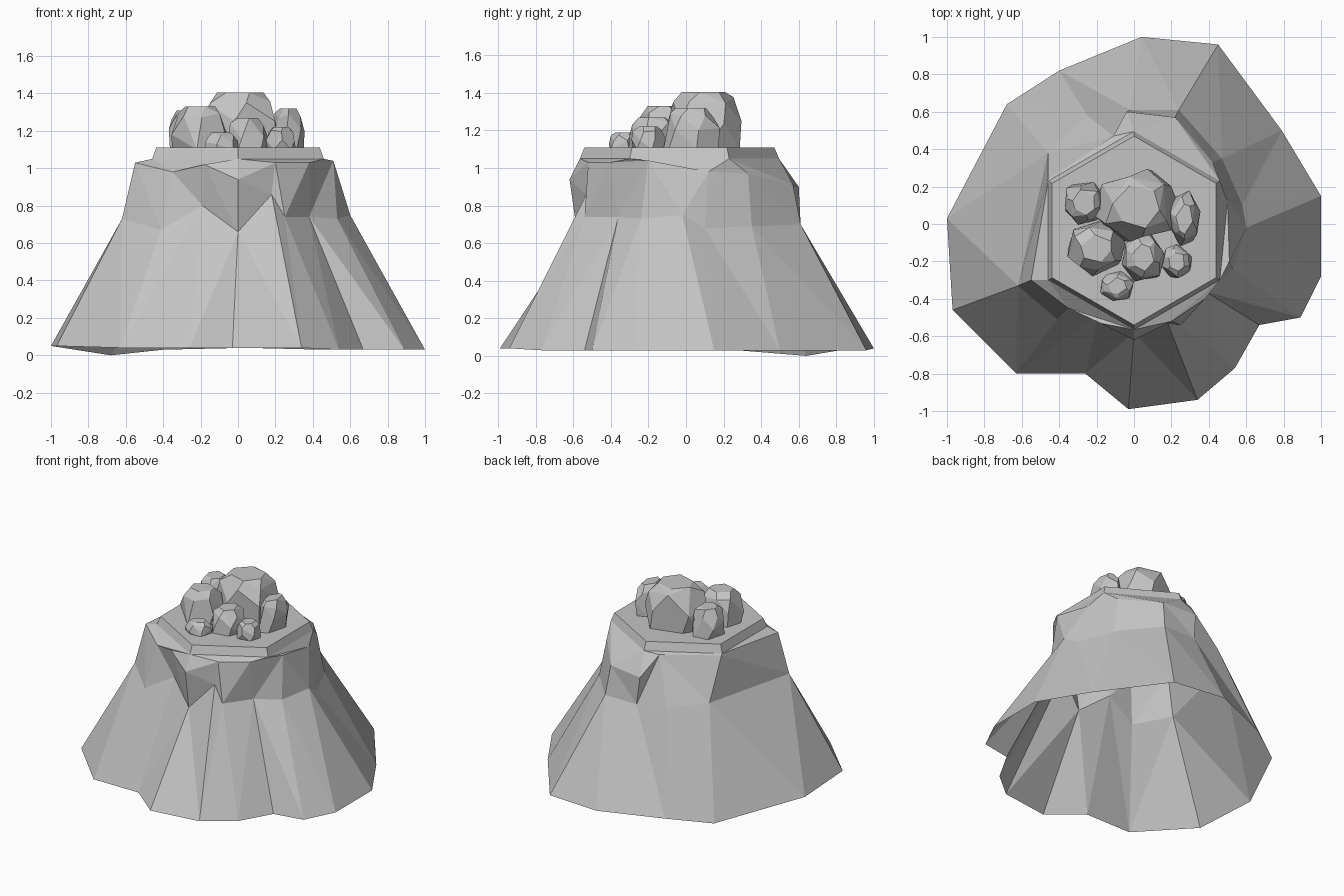
import bpy, bmesh, math, random
from mathutils import Vector

if "Cube" in bpy.data.objects:
    bpy.data.objects.remove(bpy.data.objects["Cube"], do_unlink=True)

GREY = (0.55, 0.55, 0.55, 1.0)
stone = bpy.data.materials.new("stone_grey")
stone.use_nodes = True
stone.diffuse_color = GREY
stone.node_tree.nodes["Principled BSDF"].inputs["Base Color"].default_value = GREY


def finish(name, bm):
    """Turn a bmesh into a flat shaded stone object."""
    mesh = bpy.data.meshes.new(name)
    bm.to_mesh(mesh)
    bm.free()
    mesh.materials.append(stone)
    obj = bpy.data.objects.new(name, mesh)
    bpy.context.collection.objects.link(obj)
    return obj


def angle(point):
    return math.atan2(point[1], point[0]) % math.tau


def add_ring(bm, points):
    """Add vertices in counter-clockwise order."""
    return [bm.verts.new(p) for p in sorted(points, key=angle)]


def zip_rings(bm, low, high):
    """Join two rings with any number of points by a band of triangles."""
    def turn(ring, i):
        return angle(ring[i % len(ring)].co) + math.tau * (i // len(ring))
    i = j = 0
    while i < len(low) or j < len(high):
        a, b = low[i % len(low)], high[j % len(high)]
        step_low = j >= len(high) or (
            i < len(low) and turn(low, i) + turn(low, i + 1) <= turn(high, j) + turn(high, j + 1))
        if step_low:
            i += 1
            bm.faces.new((a, low[i % len(low)], b))
        else:
            j += 1
            bm.faces.new((a, high[j % len(high)], b))


def hexagon(radius, z):
    return [(radius * math.cos(math.radians(30 + 60 * k)),
             radius * math.sin(math.radians(30 + 60 * k)) - 0.035, z) for k in range(6)]


# Mountain: open shell with a ragged foot, creased cliffs and a jutting shoulder
foot = [(1, .15, .03), (.79, .5, .03), (.45, .96, .03), (.04, 1, .04),
        (-.4, .82, .03), (-.68, .64, 0), (-1, .03, .05), (-.97, -.46, .05),
        (-.63, -.8, .04), (-.26, -.8, .04), (-.03, -.99, .04), (.34, -.94, .04),
        (.54, -.77, .03), (.67, -.54, .03), (.89, -.5, .03), (1, -.28, .03)]
cliff = [(.58, .1, .68), (.47, .35, .69), (.24, .61, .7), (-.02, .61, .7),
         (-.25, .58, .72), (-.46, .38, .74), (-.62, -.33, .73),
         (-.41, -.51, .67), (-.19, -.48, .8), (0, -.58, .66), (.18, -.53, .86),
         (.25, -.54, .74), (.38, -.36, .74), (.53, -.24, .73), (.6, -.02, .75)]
shoulder = [(.5, .12, .98), (.42, .33, .97), (.22, .57, .91), (-.04, .6, .9),
            (-.11, .47, 1.04), (-.46, .24, 1.04), (-.55, -.3, 1.03), (-.35, -.45, .98),
            (-.18, -.53, 1.02), (0, -.62, .94), (.2, -.52, 1.03), (.38, -.4, 1.03),
            (.51, -.2, 1.04)]

bm = bmesh.new()
rings = [add_ring(bm, r) for r in (foot, cliff, shoulder, hexagon(.53, 1.05), hexagon(.505, 1.11))]
for low, high in zip(rings, rings[1:]):
    zip_rings(bm, low, high)
bm.faces.new(rings[-1])
finish("mountain", bm)


# Boulders: squat faceted hulls, broad at the base and crowded on the summit
def boulder(name, x, y, width, depth, top, seed):
    rng = random.Random(seed)
    bm = bmesh.new()
    sides = 6
    for level, radius in ((0, 1), (.42, 1), (.82, .82), (1, .55)):
        for k in range(sides):
            a = math.tau * (k + .4 * rng.random() + level / 2) / sides
            r = radius * rng.uniform(.9, 1.06)
            wobble = 0 if level in (0, 1) else rng.uniform(-.1, .1)
            bm.verts.new((r * math.cos(a), r * math.sin(a), level + wobble))
    hull = bmesh.ops.convex_hull(bm, input=bm.verts)
    loose = {g for g in hull["geom_interior"] + hull["geom_unused"]
             if isinstance(g, bmesh.types.BMVert)}
    bmesh.ops.delete(bm, geom=list(loose), context="VERTS")
    base = 1.1
    lo = [min(v.co[i] for v in bm.verts) for i in range(2)]
    hi = [max(v.co[i] for v in bm.verts) for i in range(2)]
    for v in bm.verts:
        u, w = ((v.co[i] - lo[i]) / (hi[i] - lo[i]) - .5 for i in range(2))
        v.co = Vector((x + u * width, y + w * depth, base + v.co.z * (top - base)))
    bmesh.ops.dissolve_limit(bm, angle_limit=math.radians(12), verts=bm.verts, edges=bm.edges)
    bmesh.ops.recalc_face_normals(bm, faces=bm.faces)
    finish(name, bm)


boulder("summit_boulder", .01, .1, .45, .39, 1.405, 3)
boulder("right_boulder", -.2, -.13, .31, .3, 1.33, 5)
boulder("right_rear_boulder", -.26, .11, .22, .23, 1.31, 8)
boulder("left_boulder", .27, .03, .17, .3, 1.32, 11)
boulder("middle_boulder", .05, -.17, .23, .27, 1.27, 14)
boulder("left_front_boulder", .23, -.2, .16, .18, 1.22, 17)
boulder("front_boulder", -.09, -.33, .18, .16, 1.19, 20)
